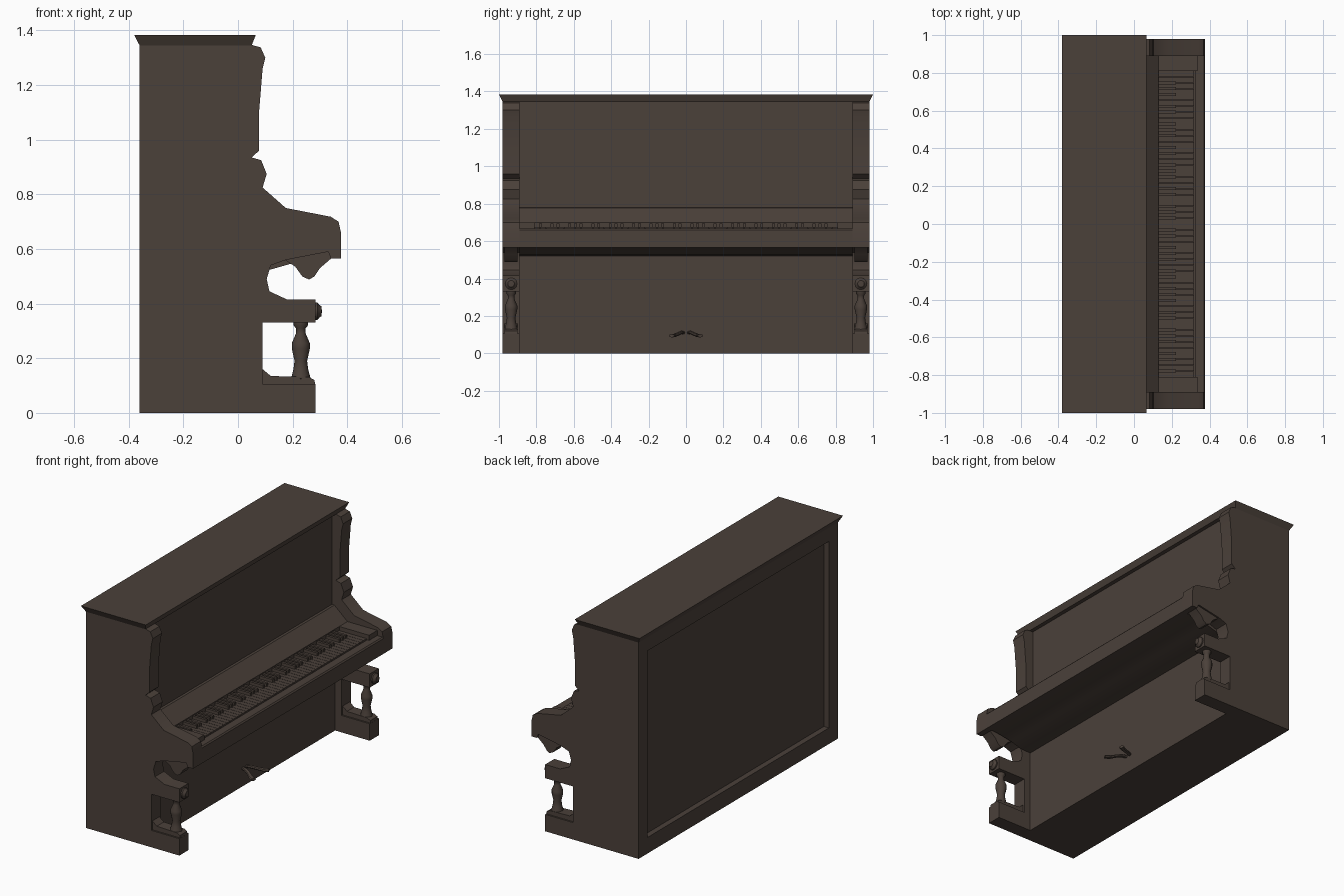
import bpy, bmesh, math
from mathutils import Matrix, Vector

cube = bpy.data.objects.get("Cube")
if cube:
    bpy.data.objects.remove(cube, do_unlink=True)

wood = bpy.data.materials.new("dark brown wood")
wood.use_nodes = True
BROWN = (0.07, 0.052, 0.042, 1)
wood.diffuse_color = BROWN
wood.node_tree.nodes["Principled BSDF"].inputs["Base Color"].default_value = BROWN


def finish(name, bm, angle=35):
    bmesh.ops.recalc_face_normals(bm, faces=bm.faces)
    mesh = bpy.data.meshes.new(name)
    bm.to_mesh(mesh)
    bm.free()
    mesh.materials.append(wood)
    ob = bpy.data.objects.new(name, mesh)
    bpy.context.collection.objects.link(ob)
    bpy.ops.object.select_all(action="DESELECT")
    ob.select_set(True)
    bpy.context.view_layer.objects.active = ob
    bpy.ops.object.shade_smooth_by_angle(angle=math.radians(angle))
    return ob


def add_box(bm, low, high):
    low, high = Vector(low), Vector(high)
    size = Matrix.Diagonal((high - low).to_4d())
    size[3][3] = 1
    bmesh.ops.create_cube(bm, size=1, matrix=Matrix.Translation((low + high) / 2) @ size)


def box(name, low, high):
    bm = bmesh.new()
    add_box(bm, low, high)
    return finish(name, bm)


def extrude_profile(name, points, y0, y1, angle=35):
    """Fill an x-z outline and extrude it along y."""
    bm = bmesh.new()
    face = bm.faces.new([bm.verts.new((x, y0, z)) for x, z in points])
    new = bmesh.ops.extrude_face_region(bm, geom=[face])["geom"]
    moved = [v for v in new if isinstance(v, bmesh.types.BMVert)]
    bmesh.ops.translate(bm, verts=moved, vec=(0, y1 - y0, 0))
    return finish(name, bm, angle)


def lathe(name, profile, matrix, sides=12):
    """Turn a radius-height profile around its axis."""
    bm = bmesh.new()
    verts = [bm.verts.new((r, 0, h)) for r, h in profile]
    edges = [bm.edges.new(pair) for pair in zip(verts, verts[1:])]
    bmesh.ops.spin(bm, geom=verts + edges, cent=(0, 0, 0), axis=(0, 0, 1),
                   angle=math.tau, steps=sides, use_merge=True)
    bmesh.ops.remove_doubles(bm, verts=bm.verts, dist=1e-5)
    bmesh.ops.transform(bm, matrix=matrix, verts=bm.verts)
    return finish(name, bm, 40)


OUT, IN = 0.98, 0.89
BACK = -0.36

# Case between the side panels, with a recessed back
box("case_core", (-0.325, -IN, 0), (0.025, IN, 1.345))
box("lower_front_panel", (0, -IN, 0), (0.045, IN, 0.53))
box("back_top_rail", (BACK, -IN, 1.26), (-0.32, IN, 1.345))
box("back_bottom_rail", (BACK, -IN, 0), (-0.32, IN, 0.1))

# Lid with flared edges
bm = bmesh.new()
low = [bm.verts.new((x, y, 1.345)) for x, y in ((BACK, -OUT), (0.05, -OUT), (0.05, OUT), (BACK, OUT))]
high = [bm.verts.new((x, y, 1.383)) for x, y in ((-0.38, -1), (0.065, -1), (0.065, 1), (-0.38, 1))]
bm.faces.new(low)
bm.faces.new(high)
for i in range(4):
    j = (i + 1) % 4
    bm.faces.new((low[i], low[j], high[j], high[i]))
finish("lid", bm)

# Scrolled side panels, including pillar, cheek, arm and foot
SIDE = [
    (BACK, 0), (0.283, 0), (0.283, 0.105), (0.09, 0.105), (0.09, 0.33),
    (0.283, 0.33), (0.283, 0.415), (0.18, 0.415), (0.115, 0.445),
    (0.105, 0.49), (0.12, 0.54), (0.175, 0.56), (0.33, 0.59), (0.34, 0.565),
    (0.377, 0.565), (0.377, 0.66), (0.368, 0.7), (0.34, 0.718), (0.175, 0.75),
    (0.09, 0.825), (0.105, 0.875), (0.085, 0.925), (0.05, 0.935),
    (0.077, 0.96), (0.077, 1.1), (0.09, 1.26), (0.1, 1.3), (0.083, 1.338),
    (0.05, 1.347), (BACK, 1.347)]
SCROLL = [(0.17, 0.561), (0.21, 0.535), (0.235, 0.5), (0.26, 0.488),
          (0.28, 0.5), (0.3, 0.53), (0.342, 0.566), (0.33, 0.6)]
FOOT = [(0.09, 0.1), (0.283, 0.1), (0.28, 0.12), (0.26, 0.131),
        (0.12, 0.135), (0.09, 0.16)]
BALUSTER = [(0, 0.12), (0.036, 0.125), (0.027, 0.16), (0.023, 0.19), (0.033, 0.235),
            (0.033, 0.255), (0.018, 0.29), (0.018, 0.31), (0.026, 0.32), (0.026, 0.335)]
ROSETTE = [(0.032, -0.01), (0.032, 0.008), (0.024, 0.014), (0.018, 0.023), (0, 0.024)]

for side, s in (("left", 1), ("right", -1)):
    extrude_profile(side + "_side_panel", SIDE, s * IN, s * OUT)
    extrude_profile(side + "_scroll_bracket", SCROLL, s * 0.9, s * 0.97, 50)
    extrude_profile(side + "_foot_moulding", FOOT, s * 0.9, s * 0.97)
    lathe(side + "_baluster", BALUSTER, Matrix.Translation((0.23, s * 0.935, 0)))
    turn = Matrix.Rotation(math.pi / 2, 4, "Y")
    lathe(side + "_rosette", ROSETTE, Matrix.Translation((0.283, s * 0.935, 0.372)) @ turn)
    box(side + "_key_block", (0.12, s * 0.81, 0.64), (0.335, s * IN, 0.7))

# Key bed with sloped fallboard, front rail and curved underside
BED = [(0.02, 0.78), (0.04, 0.778), (0.13, 0.7), (0.13, 0.655), (0.322, 0.655),
       (0.322, 0.668), (0.37, 0.668), (0.377, 0.66), (0.377, 0.565), (0.33, 0.565),
       (0.27, 0.56), (0.19, 0.545), (0.12, 0.525), (0.02, 0.52)]
extrude_profile("key_bed", BED, -IN, IN)

# Keys: low notes at the right end, 52 naturals starting on A
WHITE_COUNT = 52
START = -0.81
STEP = -2 * START / WHITE_COUNT
white, black = bmesh.new(), bmesh.new()
for i in range(WHITE_COUNT):
    y = START + i * STEP
    add_box(white, (0.125, y + 0.001, 0.65), (0.318, y + STEP - 0.001, 0.675))
    if "ABCDEFG"[i % 7] in "ACDFG" and i < WHITE_COUNT - 1:
        edge = y + STEP
        add_box(black, (0.125, edge - 0.008, 0.67), (0.222, edge + 0.008, 0.694))
finish("natural_keys", white)
finish("sharp_keys", black)

# Two splayed pedals, bent downwards at the tips
PATH = [(0.03, 0.012, 0.11), (0.07, 0.025, 0.112), (0.1, 0.04, 0.105),
        (0.13, 0.06, 0.096), (0.16, 0.076, 0.094)]
for side, s in (("left", 1), ("right", -1)):
    bm = bmesh.new()
    rings = []
    for i, (x, y, z) in enumerate(PATH):
        width = 0.009 + 0.0015 * i
        ring = []
        for k in range(8):
            a = math.tau * k / 8
            ring.append(bm.verts.new((x - 0.4 * width * math.cos(a),
                                      s * (y + width * math.cos(a)),
                                      z + 0.009 * math.sin(a))))
        rings.append(ring)
    for a, b in zip(rings, rings[1:]):
        for k in range(8):
            n = (k + 1) % 8
            bm.faces.new((a[k], a[n], b[n], b[k]))
    bm.faces.new(rings[0])
    bm.faces.new(rings[-1])
    finish(side + "_pedal", bm)
